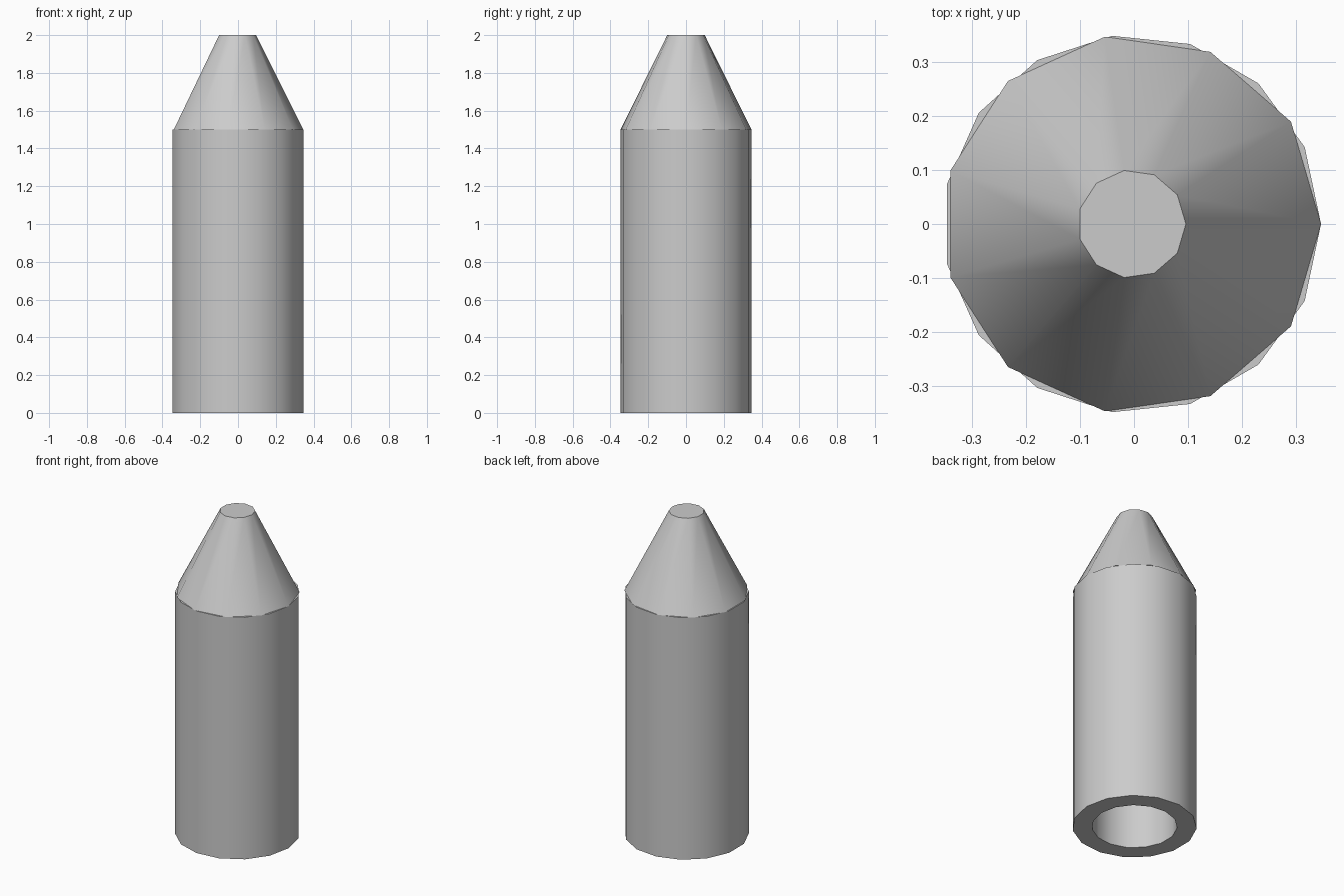
import bpy, bmesh
from math import cos, sin, tau, radians

cube = bpy.data.objects.get("Cube")
if cube:
    bpy.data.objects.remove(cube, do_unlink=True)

CENTRE_X = -0.004
RADIUS, BORE, TIP = 0.35, 0.24, 0.1
SHOULDER, HEIGHT = 1.5, 2.0

grey = bpy.data.materials.new("light grey")
grey.use_nodes = True
colour = (0.6, 0.6, 0.6, 1)
grey.diffuse_color = colour
grey.node_tree.nodes["Principled BSDF"].inputs["Base Color"].default_value = colour


def lathe(name, profile, sides, closed):
    """Spin a radius/height profile; close it as a ring or cap both ends."""
    bm = bmesh.new()
    rings = [[bm.verts.new((r * cos(tau * i / sides), r * sin(tau * i / sides), z))
              for i in range(sides)] for r, z in profile]
    pairs = list(zip(rings, rings[1:]))
    if closed:
        pairs.append((rings[-1], rings[0]))
    else:
        bm.faces.new(rings[0])
        bm.faces.new(rings[-1])
    for a, b in pairs:
        for i in range(sides):
            j = (i + 1) % sides
            bm.faces.new((a[i], a[j], b[j], b[i]))
    bmesh.ops.recalc_face_normals(bm, faces=bm.faces)
    mesh = bpy.data.meshes.new(name)
    bm.to_mesh(mesh)
    bm.free()
    mesh.materials.append(grey)
    obj = bpy.data.objects.new(name, mesh)
    obj.location.x = CENTRE_X
    bpy.context.collection.objects.link(obj)
    bpy.ops.object.select_all(action="DESELECT")
    obj.select_set(True)
    bpy.context.view_layer.objects.active = obj
    bpy.ops.object.shade_smooth_by_angle(angle=radians(35))
    return obj


# Hollow tube body, open at the bottom
lathe("tube_body", [(RADIUS, 0), (RADIUS, SHOULDER), (BORE, SHOULDER), (BORE, 0)], 15, True)

# Blunt cone on top, with fewer sides than the tube
lathe("nose_cone", [(RADIUS, SHOULDER), (TIP, HEIGHT)], 11, False)
